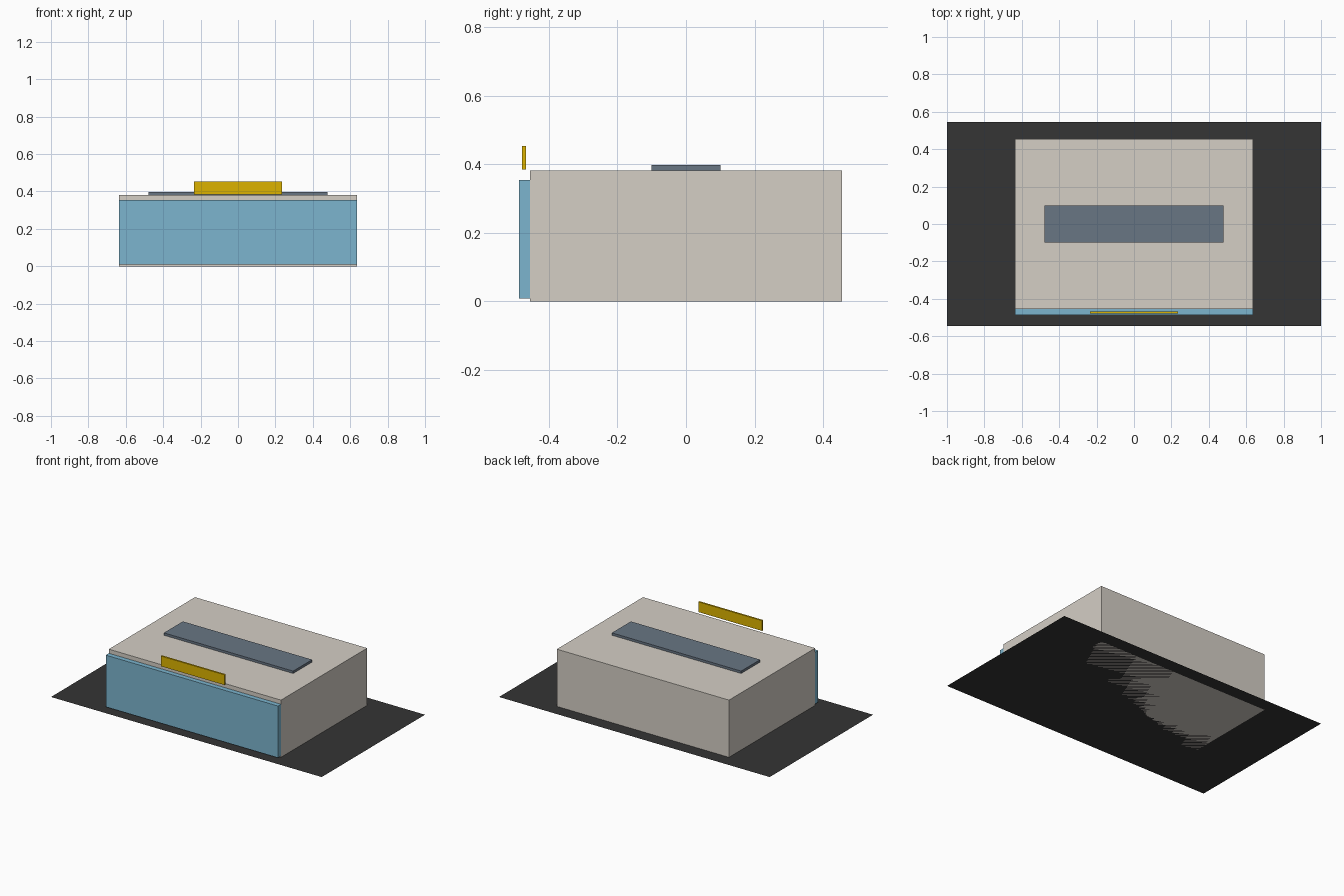
import bpy

if "Cube" in bpy.data.objects:
    bpy.data.objects.remove(bpy.data.objects["Cube"])


def material(name, color):
    mat = bpy.data.materials.new(name)
    mat.diffuse_color = (*color, 1)
    mat.use_nodes = True
    mat.node_tree.nodes["Principled BSDF"].inputs["Base Color"].default_value = mat.diffuse_color
    return mat


def box(name, x, y, z, mat):
    """Box from (min, max) extents along each axis."""
    bpy.ops.mesh.primitive_cube_add(size=1, location=[sum(r) / 2 for r in (x, y, z)])
    ob = bpy.context.object
    ob.name = name
    ob.scale = [r[1] - r[0] for r in (x, y, z)]
    bpy.ops.object.transform_apply(location=False, rotation=False, scale=True)
    ob.data.materials.append(mat)
    return ob


# Colours
asphalt = material("asphalt", (0.035, 0.035, 0.035))
plaster = material("plaster", (0.66, 0.62, 0.56))
glass = material("glass", (0.2, 0.46, 0.62))
slate = material("slate", (0.14, 0.18, 0.23))
yellow = material("yellow", (0.72, 0.45, 0.0))

# Paved lot, a flat sheet
bpy.ops.mesh.primitive_plane_add(size=1)
lot = bpy.context.object
lot.name = "paved_lot"
lot.scale = (2, 1.09, 1)
bpy.ops.object.transform_apply(location=False, rotation=False, scale=True)
lot.data.materials.append(asphalt)

# Building with glass front, roof strip and sign board
box("building_body", (-0.636, 0.636), (-0.4545, 0.4545), (0, 0.382), plaster)
box("front_glazing", (-0.636, 0.636), (-0.4865, -0.4545), (0.009, 0.3545), glass)
box("roof_strip", (-0.4775, 0.4775), (-0.1, 0.1), (0.382, 0.398), slate)
box("sign_board", (-0.235, 0.235), (-0.479, -0.467), (0.385, 0.453), yellow)
